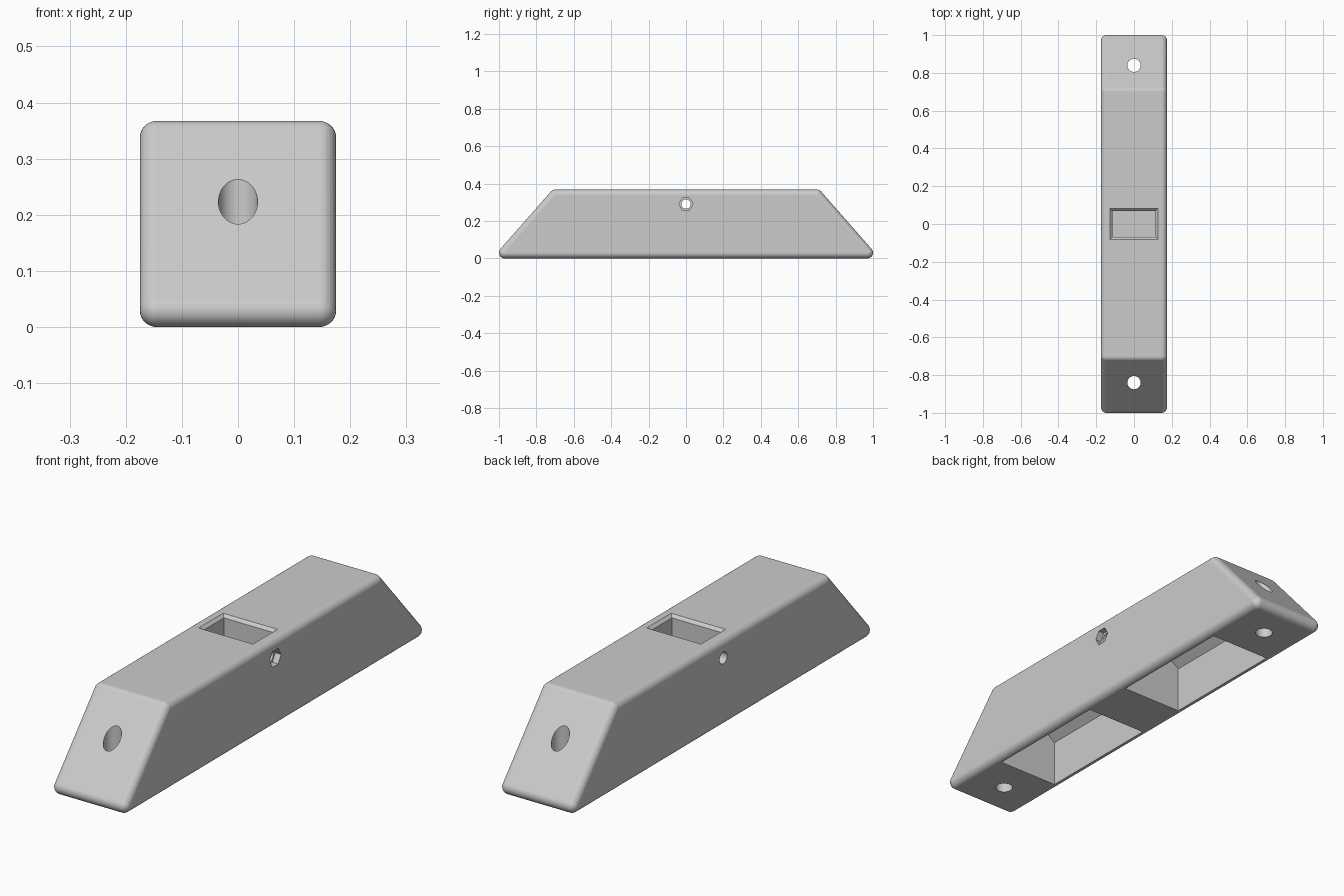
import bpy, bmesh, math
from mathutils import Matrix, Vector

cube = bpy.data.objects.get("Cube")
if cube:
    bpy.data.objects.remove(cube, do_unlink=True)

grey = bpy.data.materials.new("light_grey")
grey.use_nodes = True
grey.diffuse_color = (0.6, 0.6, 0.6, 1)
grey.node_tree.nodes["Principled BSDF"].inputs["Base Color"].default_value = (0.6, 0.6, 0.6, 1)


def add_object(name, bm):
    bmesh.ops.recalc_face_normals(bm, faces=bm.faces)
    mesh = bpy.data.meshes.new(name)
    bm.to_mesh(mesh)
    bm.free()
    mesh.materials.append(grey)
    obj = bpy.data.objects.new(name, mesh)
    bpy.context.collection.objects.link(obj)
    return obj


def loft(name, rings):
    """Closed solid through rings that share a point count."""
    bm = bmesh.new()
    loops = [[bm.verts.new(p) for p in ring] for ring in rings]
    n = len(loops[0])
    for a, b in zip(loops, loops[1:]):
        for i in range(n):
            j = (i + 1) % n
            bm.faces.new((a[i], a[j], b[j], b[i]))
    bm.faces.new(loops[0])
    bm.faces.new(loops[-1])
    return add_object(name, bm)


def rectangle(hx, hy, z):
    return [(-hx, -hy, z), (hx, -hy, z), (hx, hy, z), (-hx, hy, z)]


def circle(n, radius):
    return [(radius * math.cos(math.tau * i / n), radius * math.sin(math.tau * i / n))
            for i in range(n)]


# Body: trapezoidal block with round edges, as the hull of eight corner balls
RADIUS = 0.03
bm = bmesh.new()
for sx in (-1, 1):
    for sy in (-1, 1):
        for y, z in ((0.97, RADIUS), (0.70, 0.337)):
            bmesh.ops.create_uvsphere(bm, u_segments=24, v_segments=22, radius=RADIUS,
                                      matrix=Matrix.Translation((sx * 0.145, sy * y, z)))
hull = bmesh.ops.convex_hull(bm, input=bm.verts)
spare = {g for g in hull["geom_interior"] + hull["geom_unused"] if isinstance(g, bmesh.types.BMVert)}
bmesh.ops.delete(bm, geom=list(spare), context="VERTS")
bmesh.ops.dissolve_limit(bm, angle_limit=math.radians(0.5), verts=bm.verts, edges=bm.edges)
body = add_object("level_body", bm)

cutters = []

# Window pocket in the top, with a chamfered rim
cutters.append(loft("window_cutter", [
    rectangle(0.157, 0.112, 0.397), rectangle(0.115, 0.07, 0.355), rectangle(0.115, 0.07, 0.21)]))

# Two hollows with pitched ceilings in the underside, and a screw hole at each end
gable = [(-0.143, -0.05), (0.143, -0.05), (0.143, 0.2), (0, 0.31), (-0.143, 0.2)]
for side in (-1, 1):
    cutters.append(loft("hollow_cutter", [
        [(x, side * y, z) for x, z in gable] for y in (0.115, 0.685)]))
    cutters.append(loft("screw_hole_cutter", [
        [(x, y + side * 0.84, z) for x, y in circle(40, 0.035)] for z in (-0.1, 0.5)]))

# Cross hole through both sides, with a hexagonal nut seat on the left
cutters.append(loft("cross_hole_cutter", [
    [(x, y, z + 0.29) for y, z in circle(32, 0.025)] for x in (-0.3, 0.3)]))
cutters.append(loft("nut_seat_cutter", [
    [(x, y, z + 0.29) for y, z in circle(6, 0.038)] for x in (0.148, 0.3)]))

bpy.ops.object.select_all(action="DESELECT")
body.select_set(True)
bpy.context.view_layer.objects.active = body
for cutter in cutters:
    cut = body.modifiers.new("cut", "BOOLEAN")
    cut.operation = "DIFFERENCE"
    cut.solver = "EXACT"
    cut.object = cutter
    bpy.ops.object.modifier_apply(modifier=cut.name)
    bpy.data.objects.remove(cutter, do_unlink=True)

# Soft edges, flat main faces
bpy.ops.object.shade_smooth_by_angle(angle=math.radians(25))
normals = body.modifiers.new("flat_faces", "WEIGHTED_NORMAL")
normals.keep_sharp = True
